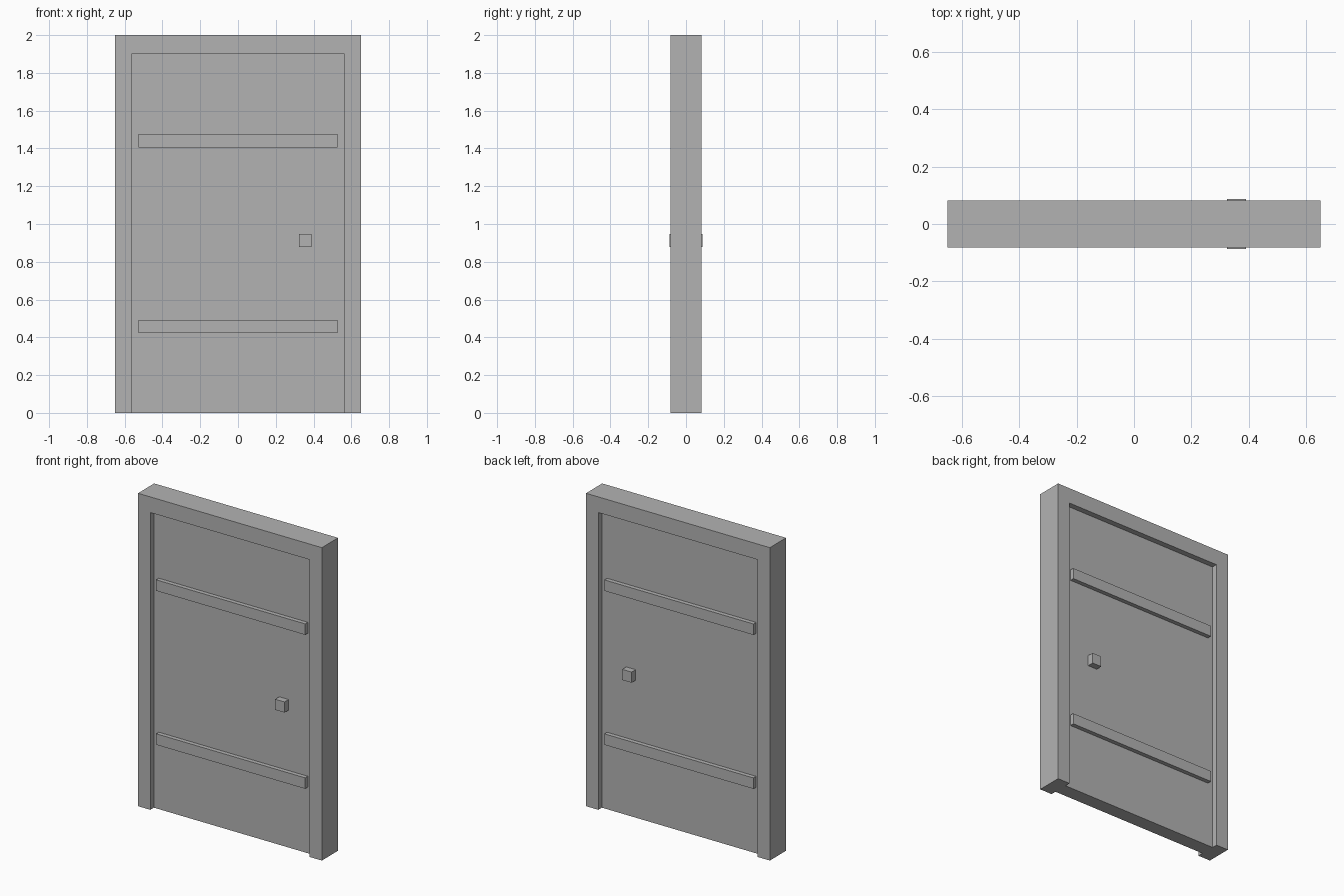
import bpy
import bmesh

cube = bpy.data.objects.get("Cube")
if cube:
    bpy.data.objects.remove(cube, do_unlink=True)

HALF_W, HEIGHT, HALF_D = 0.65, 2.0, 0.082     # door frame
OPEN_W, OPEN_H = 0.563, 1.90                  # opening in the frame
PANEL_D, BAR_D, KNOB_D = 0.046, 0.073, 0.087  # half depths

grey = bpy.data.materials.new("plain grey")
grey.use_nodes = True
colour = (0.45, 0.45, 0.45, 1)
grey.diffuse_color = colour
grey.node_tree.nodes["Principled BSDF"].inputs["Base Color"].default_value = colour


def finish(name, bm):
    bmesh.ops.recalc_face_normals(bm, faces=bm.faces)
    mesh = bpy.data.meshes.new(name)
    bm.to_mesh(mesh)
    bm.free()
    mesh.materials.append(grey)
    obj = bpy.data.objects.new(name, mesh)
    bpy.context.collection.objects.link(obj)


def box(name, x, y, z):
    """Box spanning the (low, high) ranges on each axis."""
    bm = bmesh.new()
    bmesh.ops.create_cube(bm, size=1)
    for v in bm.verts:
        v.co = [r[0] if c < 0 else r[1] for c, r in zip(v.co, (x, y, z))]
    finish(name, bm)


# Frame: an upside-down U profile extruded through its depth
profile = [(-HALF_W, 0), (-HALF_W, HEIGHT), (HALF_W, HEIGHT), (HALF_W, 0),
           (OPEN_W, 0), (OPEN_W, OPEN_H), (-OPEN_W, OPEN_H), (-OPEN_W, 0)]
bm = bmesh.new()
face = bm.faces.new([bm.verts.new((x, -HALF_D, z)) for x, z in profile])
extruded = bmesh.ops.extrude_face_region(bm, geom=[face], use_keep_orig=True)
for v in extruded["geom"]:
    if isinstance(v, bmesh.types.BMVert):
        v.co.y = HALF_D
finish("door_frame", bm)

# Recessed door leaf
box("door_panel", (-OPEN_W, OPEN_W), (-PANEL_D, PANEL_D), (0, OPEN_H))

# Cross bars and knob on both faces
for side, sign in (("front", -1), ("back", 1)):
    def depth(outer):
        return sorted((sign * PANEL_D, sign * outer))

    for level, z in (("lower", 0.457), ("upper", 1.441)):
        box(f"{side}_{level}_bar", (-0.528, 0.526), depth(BAR_D),
            (z - 0.035, z + 0.035))
    box(f"{side}_knob", (0.324, 0.39), depth(KNOB_D), (0.878, 0.946))
